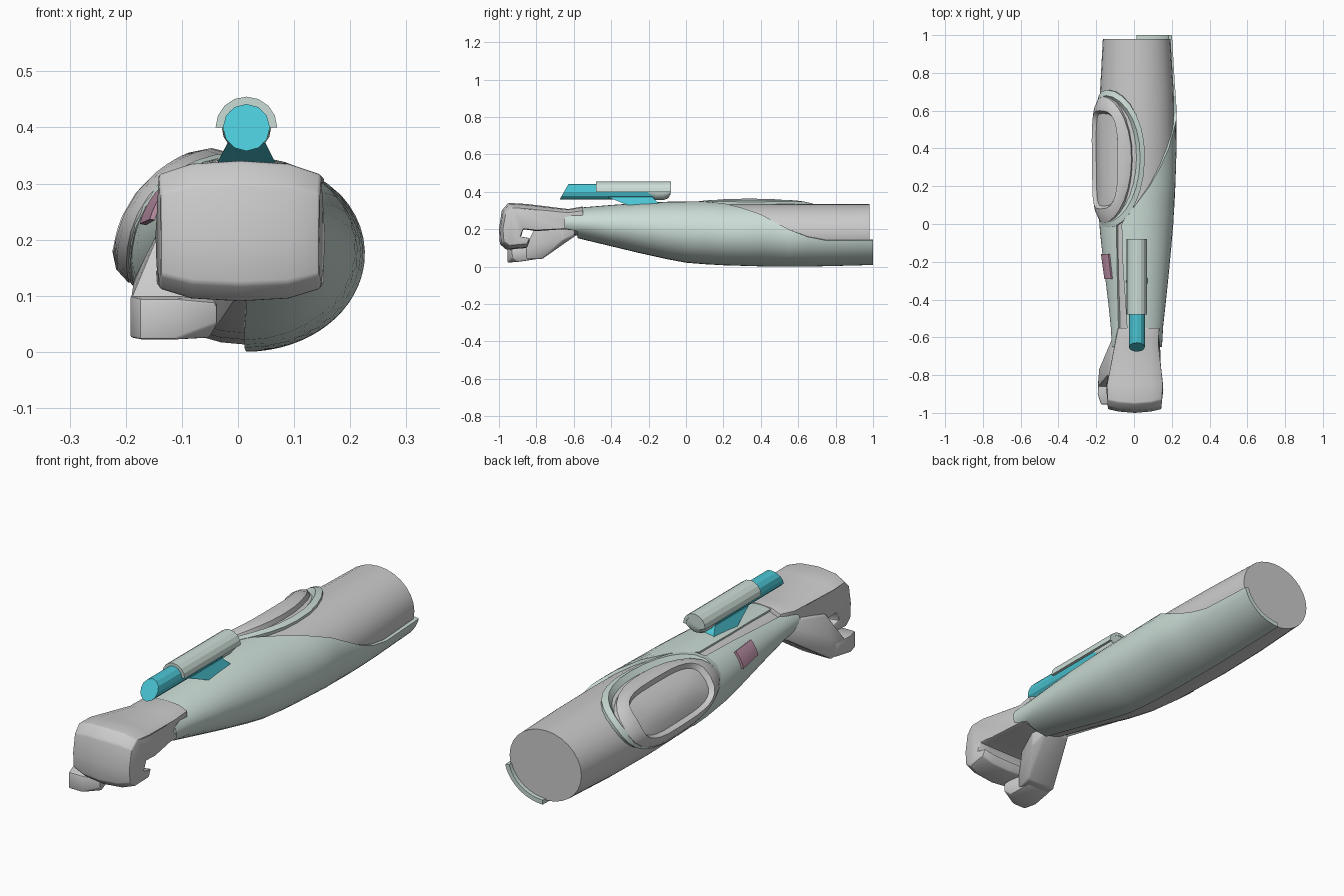
import bpy, bmesh
from math import sin, cos, pi, radians, copysign

if "Cube" in bpy.data.objects:
    bpy.data.objects.remove(bpy.data.objects["Cube"])


def material(name, rgb):
    m = bpy.data.materials.new(name)
    m.diffuse_color = (*rgb, 1)
    m.use_nodes = True
    m.node_tree.nodes["Principled BSDF"].inputs["Base Color"].default_value = m.diffuse_color
    return m


GREEN = material("pale_green", (0.60, 0.72, 0.67))
TEAL = material("teal", (0.07, 0.56, 0.66))
PINK = material("dusty_pink", (0.52, 0.29, 0.40))


def finish(name, bm, mat=None, bevel=0, angle=32):
    bmesh.ops.recalc_face_normals(bm, faces=bm.faces)
    if bevel:
        edges = [e for e in bm.edges if e.calc_face_angle(0) > radians(28)]
        bmesh.ops.bevel(bm, geom=edges, offset=bevel, segments=2, profile=0.5,
                        affect='EDGES', clamp_overlap=True)
    me = bpy.data.meshes.new(name)
    bm.to_mesh(me)
    bm.free()
    ob = bpy.data.objects.new(name, me)
    bpy.context.collection.objects.link(ob)
    if mat:
        me.materials.append(mat)
    bpy.ops.object.select_all(action='DESELECT')
    ob.select_set(True)
    bpy.context.view_layer.objects.active = ob
    bpy.ops.object.shade_smooth_by_angle(angle=radians(angle))
    return ob


def loft(name, rings, mat=None, bevel=0, closed=False, angle=32):
    """Skin closed rings of equal length, capped at the ends or joined in a loop."""
    bm = bmesh.new()
    vs = [[bm.verts.new(p) for p in r] for r in rings]
    n = len(vs[0])
    pairs = list(zip(vs, vs[1:])) + ([(vs[-1], vs[0])] if closed else [])
    for a, b in pairs:
        for i in range(n):
            j = (i + 1) % n
            bm.faces.new((a[i], a[j], b[j], b[i]))
    if not closed:
        bm.faces.new(vs[0])
        bm.faces.new(vs[-1])
    return finish(name, bm, mat, bevel, angle)


def hull(name, pts, mat=None, bevel=0):
    bm = bmesh.new()
    vs = [bm.verts.new(p) for p in pts]
    r = bmesh.ops.convex_hull(bm, input=vs)
    bmesh.ops.delete(bm, geom=[v for v in r["geom_interior"] if isinstance(v, bmesh.types.BMVert)],
                     context='VERTS')
    bmesh.ops.dissolve_limit(bm, angle_limit=radians(2), verts=bm.verts, edges=bm.edges)
    return finish(name, bm, mat, bevel)


def interp(table, y):
    """Linear lookup in rows that start with y."""
    if y <= table[0][0]:
        return table[0][1:]
    for a, b in zip(table, table[1:]):
        if y <= b[0]:
            t = (y - a[0]) / (b[0] - a[0])
            return [p + (q - p) * t for p, q in zip(a[1:], b[1:])]
    return table[-1][1:]


# Forearm cross-sections: y, xmin, xmax, zmin, zmax
ARM = [(-0.60, -0.105, 0.135, 0.170, 0.300),
       (-0.30, -0.137, 0.168, 0.098, 0.325),
       (-0.15, -0.158, 0.182, 0.062, 0.333),
       (0.00, -0.172, 0.195, 0.034, 0.336),
       (0.15, -0.182, 0.204, 0.022, 0.336),
       (0.45, -0.186, 0.215, 0.013, 0.336),
       (0.70, -0.180, 0.210, 0.014, 0.336),
       (0.98, -0.165, 0.193, 0.022, 0.335)]


def on_arm(y, deg, off=0.0):
    x0, x1, z0, z1 = interp(ARM, y)
    a = radians(deg)
    return ((x0 + x1) / 2 + ((x1 - x0) / 2 + off) * cos(a), y,
            (z0 + z1) / 2 + ((z1 - z0) / 2 + off) * sin(a))


def shell(name, limits, ys, mat, off, thick, n=14, tab=None):
    """Curved plate on the arm; limits rows are y, low angle, high angle."""
    rings = []
    for k, y in enumerate(ys):
        lo, hi = interp(limits, y)
        angs = [lo + (hi - lo) * i / n for i in range(n + 1)]
        at = lambda d: y - 0.07 if k == 0 and tab and abs(d - tab) < 28 else y
        rings.append([on_arm(at(d), d, off) for d in angs] +
                     [on_arm(at(d), d, off - thick) for d in reversed(angs)])
    return loft(name, rings, mat)


# Forearm core
loft("forearm", [[on_arm(s[0], 360 * i / 28) for i in range(28)] for s in ARM])

# Right armour sweeping from the wrist top down to the elbow
edge = [(-0.58, -90, 112), (-0.25, -90, 115), (0.0, -90, 113), (0.05, -90, 104), (0.1, -90, 91),
        (0.2, -90, 70), (0.3, -90, 53), (0.4, -90, 37), (0.55, -90, 8), (0.65, -90, -5),
        (0.75, -90, -12), (1.0, -90, -13)]
shell("right_armour", edge, [-0.58, -0.54, -0.4, -0.25, -0.1] + [e[0] for e in edge[2:]],
      GREEN, 0.013, 0.02, 18, tab=5)

# Left wrist armour
shell("left_wrist_armour", [(-0.58, 136, 212), (-0.2, 126, 208), (0.2, 118, 205)],
      [-0.58, -0.54, -0.4, -0.2, -0.05, 0.1, 0.2], GREEN, 0.012, 0.02, 10, tab=175)

# Pink button on the left wrist
shell("wrist_button", [(-1, 141, 169)], [-0.29, -0.16], PINK, 0.022, 0.03, 5)


def oval(cy, ca, ly, la, off, p, n=28):
    """Rounded loop wrapped on the arm."""
    pts = []
    for i in range(n):
        c, s = cos(2 * pi * i / n), sin(2 * pi * i / n)
        pts.append(on_arm(cy + ly * copysign(abs(c) ** p, c),
                          ca + la * copysign(abs(s) ** p, s), off))
    return pts


# Oval display housing with recessed face, and its green surround
loft("display_housing", [oval(0.34, 147, *r) for r in (
    (0.345, 51, -0.01, 0.95), (0.335, 50, 0.02, 0.95), (0.30, 42, 0.034, 0.85),
    (0.26, 32, 0.038, 0.6), (0.245, 29, 0.016, 0.55), (0.16, 18, 0.016, 0.6),
    (0.05, 6, 0.016, 0.8))])
loft("display_surround", [oval(0.345, 139, *r) for r in (
    (0.365, 61, -0.01, 0.95), (0.365, 61, 0.014, 0.95), (0.335, 54, 0.021, 0.95),
    (0.30, 46, -0.01, 0.95))], GREEN, closed=True)

# Fist: side profile (y, z) swept across the width of the hand
PROFILE = [(-0.55, 0.322), (-0.63, 0.308), (-0.85, 0.335), (-0.95, 0.341), (-0.985, 0.30),
           (-1.0, 0.20), (-0.995, 0.12), (-0.96, 0.09), (-0.85, 0.10), (-0.835, 0.14),
           (-0.885, 0.15), (-0.87, 0.20), (-0.80, 0.19), (-0.66, 0.20), (-0.55, 0.19)]
WIDTH = [(-1.0, -0.138, 0.145), (-0.86, -0.147, 0.155), (-0.75, -0.135, 0.143),
         (-0.65, -0.105, 0.130), (-0.55, -0.085, 0.135)]
rings = []
for f in (0, 0.2, 0.5, 0.8, 1):
    e = abs(f - 0.5) * 2
    ring = []
    for y, z in PROFILE:
        x0, x1 = interp(WIDTH, y)
        ring.append((x0 + (x1 - x0) * f, y + (0.02 * e * e if y < -0.94 else 0),
                     z + (0.21 - z) * 0.19 * e ** 3))
    rings.append(ring)
loft("fist", rings, bevel=0.006)


def box(x0, x1, y, z0, z1):
    return [(x, y, z) for x in (x0, x1) for z in (z0, z1)]


# Thumb
hull("thumb_base", box(-0.10, 0.02, -0.57, 0.18, 0.25) + box(-0.12, 0.03, -0.66, 0.14, 0.25)
     + box(-0.185, -0.04, -0.77, 0.04, 0.13) + box(-0.14, -0.03, -0.80, 0.12, 0.22)
     + box(-0.19, -0.06, -0.86, 0.04, 0.10), bevel=0.008)
hull("thumb_tip", box(-0.188, -0.07, -0.80, 0.04, 0.10) + box(-0.192, -0.05, -0.90, 0.025, 0.10)
     + box(-0.175, -0.11, -0.955, 0.022, 0.095) + box(-0.04, -0.036, -0.93, 0.05, 0.088),
     bevel=0.008)

# Arm-mounted barrel with slanted muzzle
GX, GZ = 0.015, 0.40


def tube(y, r, slant=0.0, n=12):
    return [(GX + r * cos(2 * pi * i / n), y + slant * sin(2 * pi * i / n),
             GZ + r * sin(2 * pi * i / n)) for i in range(n)]


loft("barrel", [tube(-0.652, 0.042, 0.024), tube(-0.12, 0.042)], TEAL, angle=20)


# Half-round barrel cover and its rounded rear underside
def arch(y, r0, r1, n=8):
    out = [(GX + r0 * cos(pi * i / n), y, GZ + r0 * sin(pi * i / n)) for i in range(n + 1)]
    return out + [(GX + r1 * cos(pi * i / n), y, GZ + r1 * sin(pi * i / n))
                  for i in range(n, -1, -1)]


loft("barrel_cover", [arch(-0.48, 0.055, 0.041), arch(-0.08, 0.055, 0.041)], GREEN, angle=20)
loft("cover_rear", [[(GX + 0.044 * cos(2 * pi * i / 16), y,
                      GZ + sin(2 * pi * i / 16) * (0.046 if i < 8 else d)) for i in range(16)]
                    for y, d in ((-0.20, 0.02), (-0.185, 0.036), (-0.16, 0.044), (-0.12, 0.044),
                                 (-0.095, 0.034), (-0.082, 0.012))], GREEN)

# Flared mount joining barrel and forearm
hull("barrel_mount", [(GX + s * w, y, z) for s in (-1, 1) for w, y, z in (
    (0.034, -0.42, 0.372), (0.034, -0.18, 0.372), (0.040, -0.34, 0.348), (0.040, -0.17, 0.355),
    (0.058, -0.30, 0.325), (0.058, -0.13, 0.322))], TEAL)
